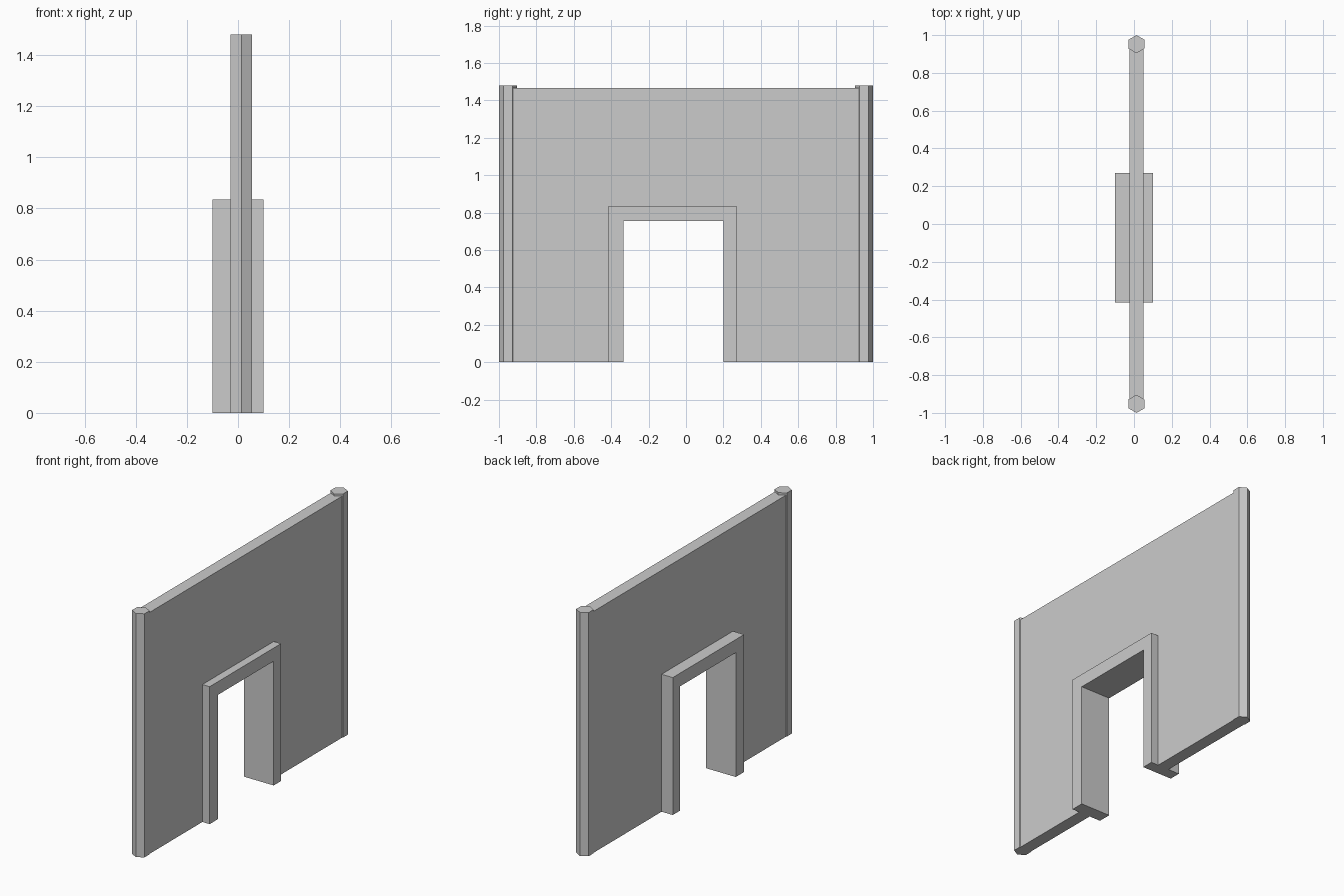
import bpy
import bmesh
from math import pi
from mathutils import Matrix

cube = bpy.data.objects.get("Cube")
if cube:
    bpy.data.objects.remove(cube)

# Single plain grey
GREY = (0.6, 0.6, 0.6, 1.0)
grey = bpy.data.materials.new("plain grey")
grey.use_nodes = True
grey.diffuse_color = GREY
grey.node_tree.nodes["Principled BSDF"].inputs["Base Color"].default_value = GREY

CENTRE_X = 0.013          # wall and posts sit slightly off the frame's centre
POST_Y = 0.952
POST_R = 0.048
OUTER = (-0.415, 0.27, 0.835)    # doorway frame: y min, y max, top
INNER = (-0.335, 0.2, 0.755)     # doorway opening


def finish(bm, name):
    bmesh.ops.recalc_face_normals(bm, faces=bm.faces)
    mesh = bpy.data.meshes.new(name)
    bm.to_mesh(mesh)
    bm.free()
    mesh.materials.append(grey)
    obj = bpy.data.objects.new(name, mesh)
    bpy.context.collection.objects.link(obj)
    return obj


def arch(name, outer, inner, x0, x1):
    """Slab with a rectangular doorway, as a y-z profile extruded along x."""
    (a, b, top), (c, d, head) = outer, inner
    outline = [(a, 0), (a, top), (b, top), (b, 0),
               (d, 0), (d, head), (c, head), (c, 0)]
    bm = bmesh.new()
    face = bm.faces.new([bm.verts.new((x0, y, z)) for y, z in outline])
    moved = bmesh.ops.extrude_face_region(bm, geom=[face])["geom"]
    bmesh.ops.translate(bm, vec=(x1 - x0, 0, 0),
                        verts=[v for v in moved if isinstance(v, bmesh.types.BMVert)])
    return finish(bm, name)


def post(name, y, height):
    """Six-sided post with a corner pointing along y."""
    bm = bmesh.new()
    place = Matrix.Translation((CENTRE_X, y, height / 2)) @ Matrix.Rotation(pi / 2, 4, "Z")
    bmesh.ops.create_cone(bm, cap_ends=True, segments=6, radius1=POST_R,
                          radius2=POST_R, depth=height, matrix=place)
    # Turn so that a corner lies exactly on the y axis
    if max(v.co.y for v in bm.verts) < y + POST_R * 0.95:
        bmesh.ops.rotate(bm, verts=bm.verts, cent=(CENTRE_X, y, 0),
                         matrix=Matrix.Rotation(pi / 6, 3, "Z"))
    return finish(bm, name)


# Wall panel, doorway frame and end posts
arch("wall_panel", (-POST_Y, POST_Y, 1.467), OUTER, CENTRE_X - 0.038, CENTRE_X + 0.038)
arch("doorway_frame", OUTER, INNER, -0.1, 0.1)
post("front_post", -POST_Y, 1.48)
post("back_post", POST_Y, 1.48)
